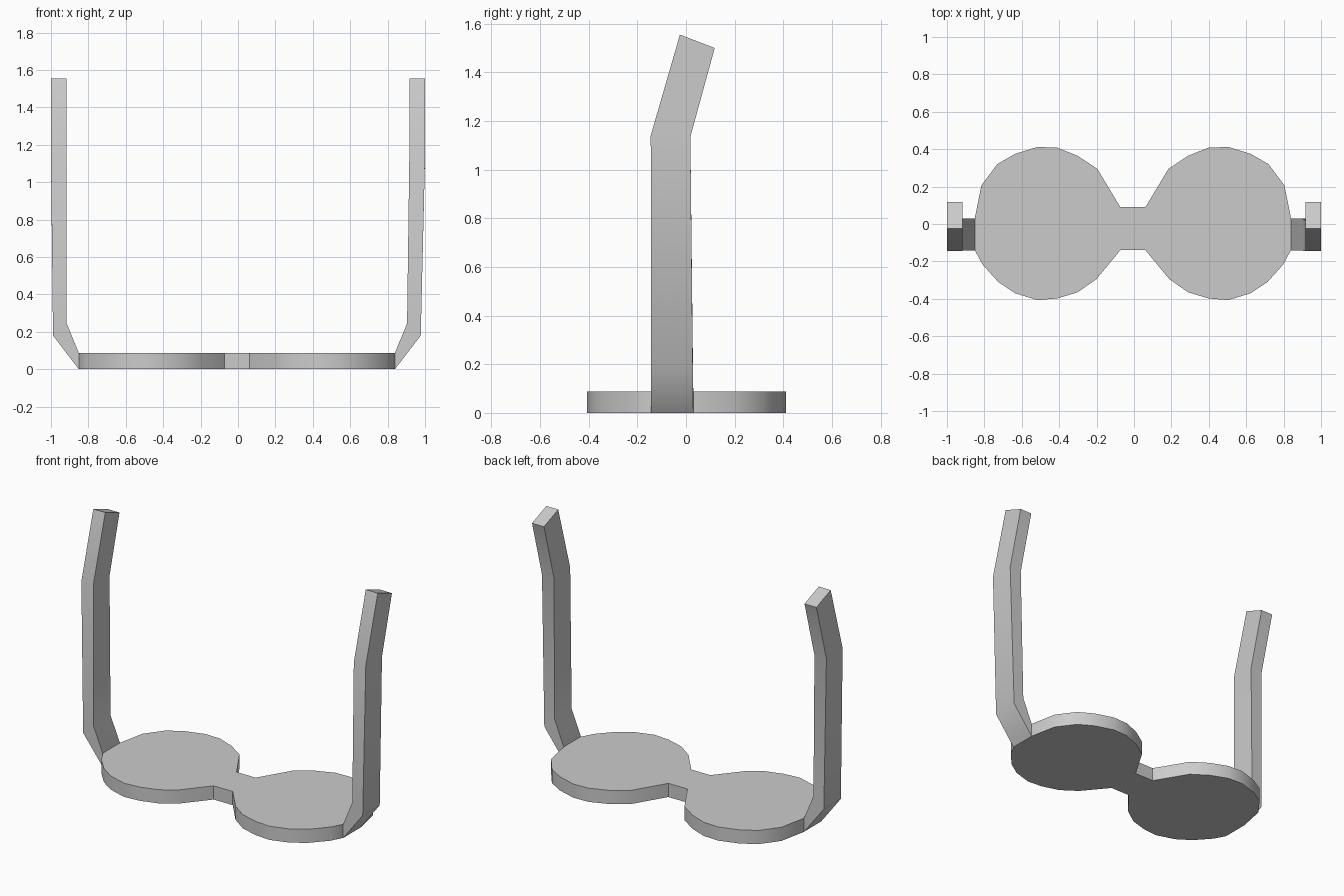
import bpy, bmesh, math

if "Cube" in bpy.data.objects:
    bpy.data.objects.remove(bpy.data.objects["Cube"])

grey = bpy.data.materials.new("frame grey")
grey.diffuse_color = (0.6, 0.6, 0.6, 1)
grey.use_nodes = True
grey.node_tree.nodes["Principled BSDF"].inputs["Base Color"].default_value = grey.diffuse_color


def loft(name, rings):
    """Closed solid skinned through rings of equal point count."""
    bm = bmesh.new()
    vs = [[bm.verts.new(p) for p in ring] for ring in rings]
    n = len(vs[0])
    for a, b in zip(vs, vs[1:]):
        for i in range(n):
            j = (i + 1) % n
            bm.faces.new((a[i], a[j], b[j], b[i]))
    bm.faces.new(vs[0][::-1])
    bm.faces.new(vs[-1])
    bmesh.ops.recalc_face_normals(bm, faces=bm.faces)
    mesh = bpy.data.meshes.new(name)
    bm.to_mesh(mesh)
    bm.free()
    mesh.materials.append(grey)
    mesh.shade_smooth()
    mesh.set_sharp_from_angle(angle=math.radians(40))
    obj = bpy.data.objects.new(name, mesh)
    bpy.context.collection.objects.link(obj)
    return obj


# Lens plate: two round lenses joined by a bridge, half outline mirrored
CX = -0.006
half = [(0.067, 0.09), (0.19, 0.295), (0.295, 0.365), (0.405, 0.408),
        (0.51, 0.412), (0.63, 0.375), (0.725, 0.32), (0.81, 0.207),
        (0.845, 0.033), (0.845, -0.14), (0.805, -0.215), (0.72, -0.31),
        (0.63, -0.37), (0.51, -0.407), (0.405, -0.398), (0.295, -0.365),
        (0.195, -0.295), (0.067, -0.14)]
outline = [(CX + x, y) for x, y in half] + [(CX - x, y) for x, y in half[::-1]]
loft("lens_plate", [[(x, y, z) for x, y in outline] for z in (0, 0.087)])

# Temple arms: (outer x, z), (inner x, z), (front y, back y), centre shift
for side, name in ((1, "right_arm"), (-1, "left_arm")):
    rings = []
    for xo, zo, xi, zi, yf, yb, shift in (
            (0.845, 0, 0.845, 0.087, -0.143, 0.03, CX),
            (0.983, 0.18, 0.91, 0.245, -0.143, 0.028, CX)):
        xo, xi = side * xo + shift, side * xi + shift
        rings.append([(xo, yf, zo), (xo, yb, zo), (xi, yb, zi), (xi, yf, zi)])
    # Straight section end, then the bent ear tip
    for yf, zf, yb, zb in ((-0.145, 1.14, 0.018, 1.135),
                           (-0.025, 1.555, 0.118, 1.5)):
        xo, xi = side * 1.0, side * 0.916
        rings.append([(xo, yf, zf), (xo, yb, zb), (xi, yb, zb), (xi, yf, zf)])
    loft(name, rings)
